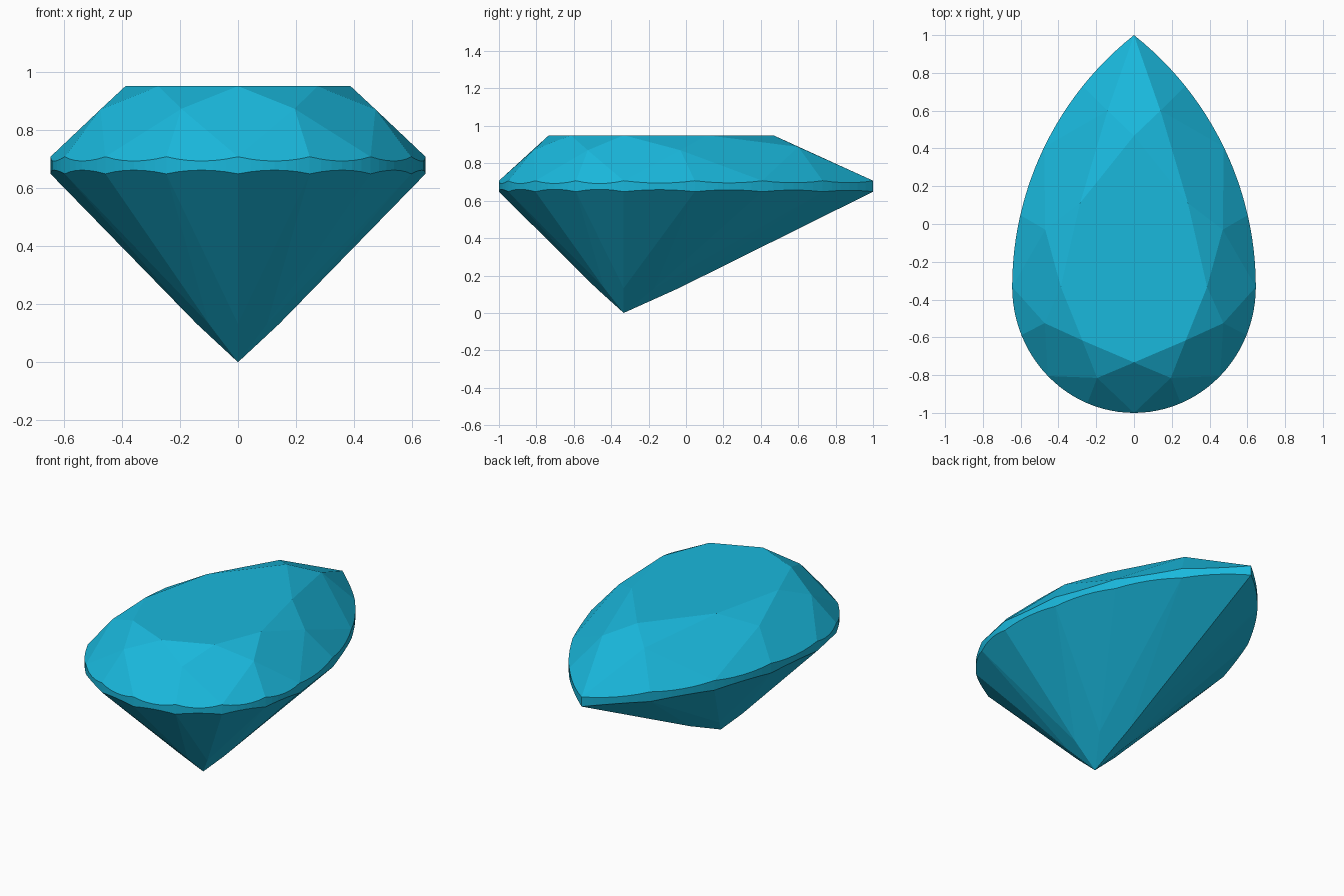
import bpy, bmesh, math
from mathutils import Vector
from mathutils.geometry import normal

if "Cube" in bpy.data.objects:
    bpy.data.objects.remove(bpy.data.objects["Cube"])

CY = -0.333                    # y of the widest line and the lowest tip
W, FRONT, BACK = 0.645, 0.667, 1.333
Z_TABLE, Z_TOP, Z_LOW = 0.95, 0.707, 0.648
SUB = 6                        # girdle segments per facet
R = (W * W + BACK * BACK) / (2 * W)
SWEEP = math.asin(BACK / R)


def outline(u):
    """Pear outline relative to the centre line; u = 0 at the point, 8 at the round end."""
    u %= 16
    if u > 8:
        x, y = outline(16 - u)
        return -x, y
    if u <= 4:
        a = SWEEP * (1 - u / 4)
        return R * math.cos(a) - (R - W), R * math.sin(a)
    a = (u - 4) * math.pi / 8
    return W * math.cos(a), -FRONT * math.sin(a)


def point(u, scale, z):
    x, y = outline(u)
    return Vector((x * scale, y * scale + CY, z))


# key points: table corners, star points, pavilion break points, lowest tip
table = {i: point(i, 0.6, Z_TABLE) for i in range(0, 16, 2)}
break_pts = {i: point(i, 0.22, 0.132) for i in range(0, 16, 2)}
culet = Vector((0, CY, 0))
star = {1: Vector((0.14, 0.60, 0.888)), 3: Vector((0.47, -0.03, 0.87)),
        5: Vector((0.473, -0.525, 0.87)), 7: Vector((0.195, -0.815, 0.872))}
for i in (1, 3, 5, 7):
    s = star[i]
    star[16 - i] = Vector((-s.x, s.y, s.z))


def girdle_edge(parity_points, parity, z):
    """Scalloped girdle edge: each facet plane cuts the curved wall."""
    edge = []
    for i in range(16):
        apex = parity_points[i if i % 2 == parity else (i + 1) % 16]
        a, b = point(i, 1, z), point(i + 1, 1, z)
        n = normal((apex, a, b))
        for k in range(SUB):
            p = point(i + k / SUB, 1, z)
            p.z = a.z - (n.x * (p.x - a.x) + n.y * (p.y - a.y)) / n.z
            edge.append(p)
    return edge


bm = bmesh.new()
N = 16 * SUB
new = bm.verts.new
top = [new(p) for p in girdle_edge(star, 1, Z_TOP)]
low = [new(p) for p in girdle_edge(break_pts, 0, Z_LOW)]
tv = {i: new(p) for i, p in table.items()}
sv = {i: new(p) for i, p in star.items()}
bv = {i: new(p) for i, p in break_pts.items()}
cv = new(culet)

# table
bm.faces.new([tv[i] for i in range(0, 16, 2)])
for i in range(0, 16, 2):
    nxt, prv = (i + 1) % 16, (i - 1) % 16
    # crown kite and star facet
    bm.faces.new((tv[i], sv[prv], top[i * SUB], sv[nxt]))
    bm.faces.new((tv[i], sv[nxt], tv[(i + 2) % 16]))
    # long pavilion kite
    bm.faces.new((cv, bv[i], low[(i + 1) * SUB], bv[(i + 2) % 16]))
for i in range(16):
    # facets meeting the girdle from above and below
    arc = [(i * SUB + k) % N for k in range(SUB + 1)]
    j = (i + 1) % 16
    bm.faces.new([sv[i if i % 2 else j]] + [top[k] for k in arc])
    bm.faces.new([bv[j if i % 2 else i]] + [low[k] for k in arc])
# girdle wall
for k in range(N):
    m = (k + 1) % N
    bm.faces.new((top[k], top[m], low[m], low[k]))
bmesh.ops.recalc_face_normals(bm, faces=bm.faces[:])

mesh = bpy.data.meshes.new("pear_gem")
bm.to_mesh(mesh)
bm.free()
gem = bpy.data.objects.new("pear_gem", mesh)
bpy.context.collection.objects.link(gem)

mat = bpy.data.materials.new("blue_gem")
mat.diffuse_color = (0.01, 0.48, 0.72, 1)
mat.use_nodes = True
mat.node_tree.nodes["Principled BSDF"].inputs["Base Color"].default_value = mat.diffuse_color
mesh.materials.append(mat)
